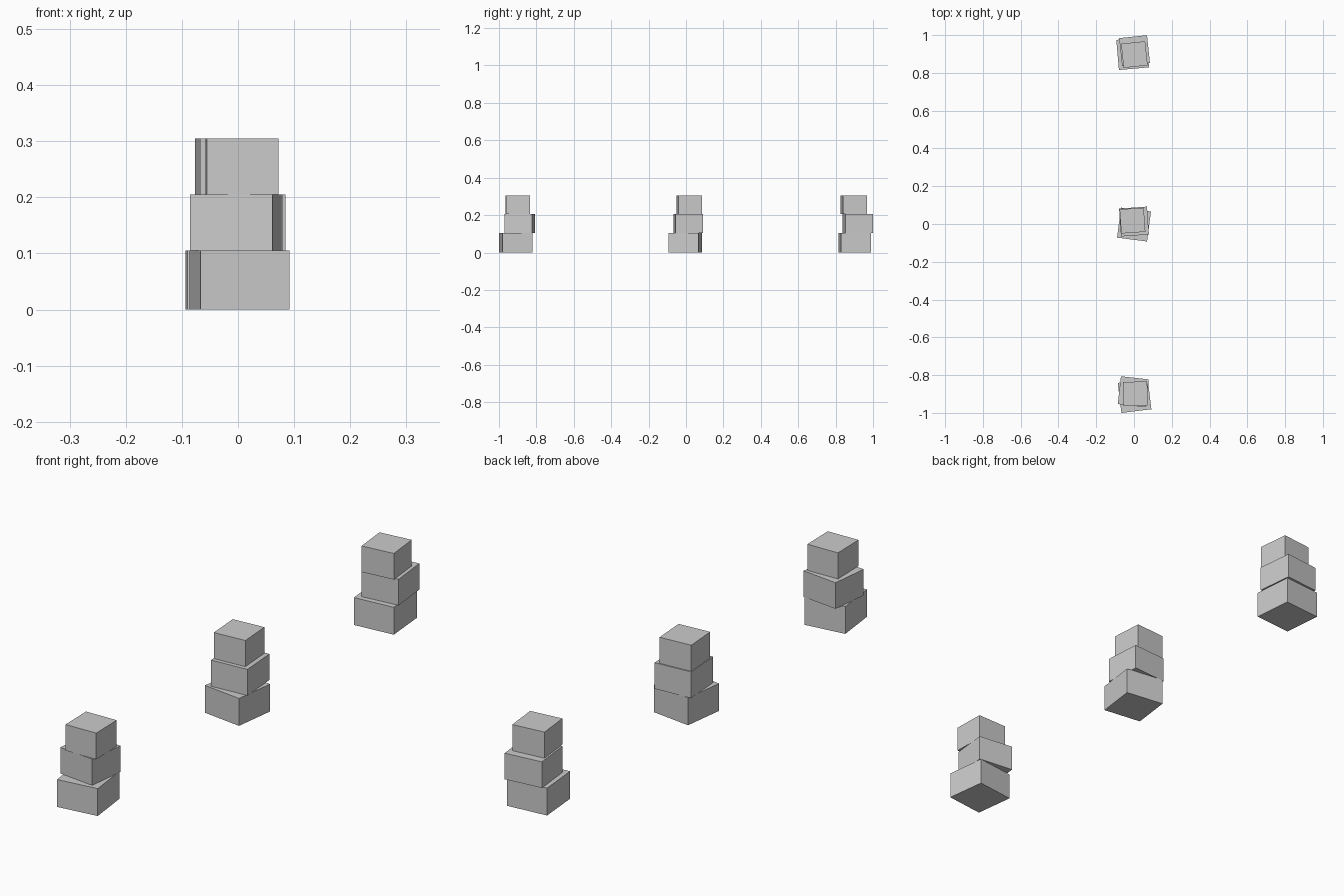
import bpy
import math

if "Cube" in bpy.data.objects:
    bpy.data.objects.remove(bpy.data.objects["Cube"])

grey = bpy.data.materials.new("plain_grey")
grey.diffuse_color = (0.6, 0.6, 0.6, 1)
grey.use_nodes = True
grey.node_tree.nodes["Principled BSDF"].inputs["Base Color"].default_value = grey.diffuse_color

# Each tier: name, width, bottom z, top z
TIERS = [("bottom", 0.16, 0.0, 0.105),
         ("middle", 0.148, 0.105, 0.205),
         ("top", 0.128, 0.205, 0.305)]

# Per stack, for each tier: centre x, centre y, turn in degrees
STACKS = {
    "front": [(0.003, -0.911, 7.0), (-0.004, -0.888, -6.5), (0.007, -0.899, 1.2)],
    "centre": [(0.0, -0.003, -7.4), (0.0, 0.013, 4.0), (-0.008, 0.018, 4.0)],
    "back": [(-0.007, 0.902, 5.0), (0.003, 0.918, 6.0), (0.002, 0.897, 6.0)],
}


def block(name, width, z0, z1, x, y, turn):
    bpy.ops.mesh.primitive_cube_add(size=1, location=(x, y, (z0 + z1) / 2),
                                    rotation=(0, 0, math.radians(turn)))
    ob = bpy.context.object
    ob.name = name
    ob.scale = (width, width, z1 - z0)
    ob.data.materials.append(grey)


# Three leaning stacks of shrinking blocks
for stack, places in STACKS.items():
    for (tier, width, z0, z1), (x, y, turn) in zip(TIERS, places):
        block(f"{stack}_stack_{tier}_block", width, z0, z1, x, y, turn)
